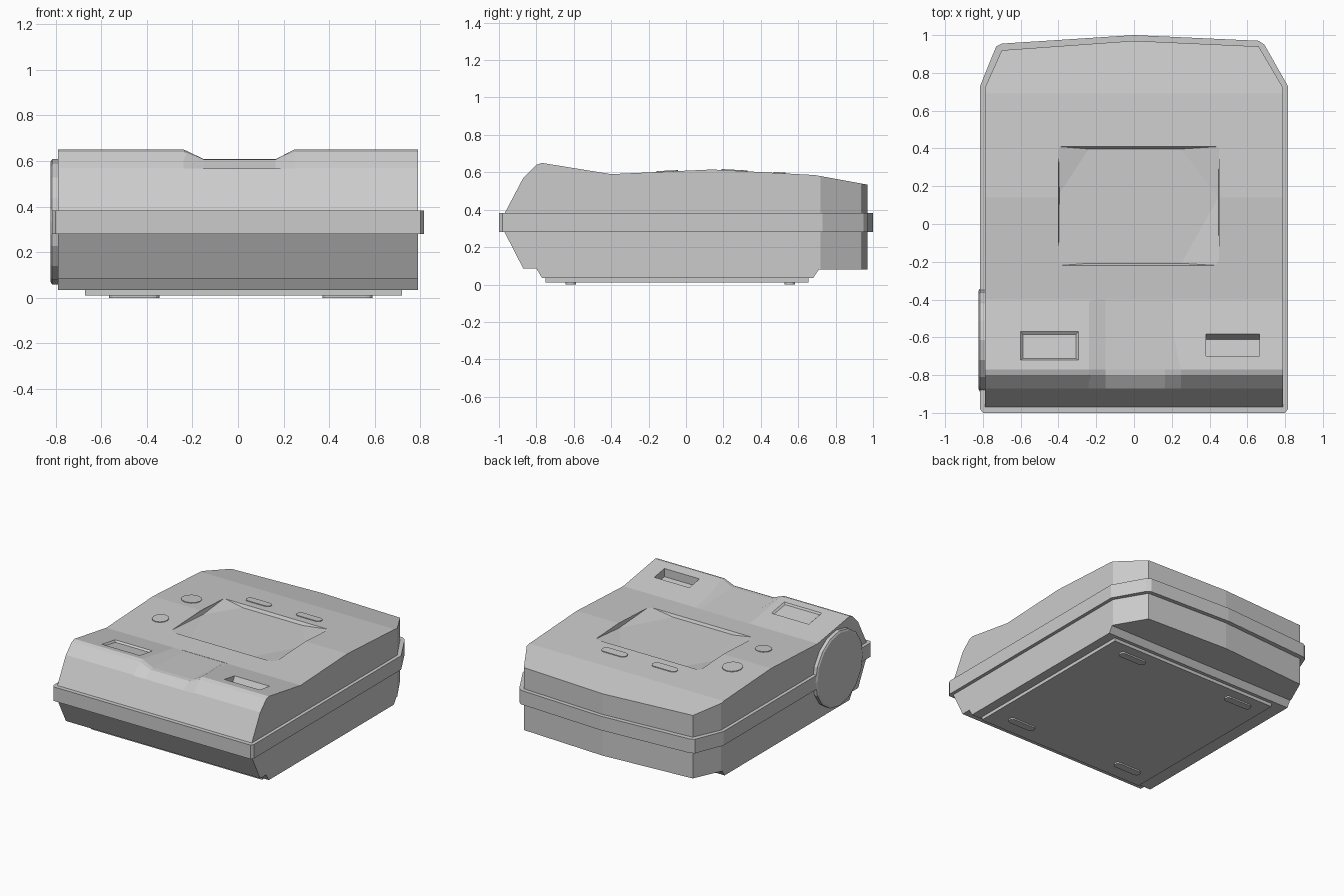
import bpy, bmesh, math
from mathutils import Vector

if "Cube" in bpy.data.objects:
    bpy.data.objects.remove(bpy.data.objects["Cube"])


def make(name, verts, faces=None):
    """Mesh object; with no faces given, wraps the points in a convex hull."""
    bm = bmesh.new()
    vs = [bm.verts.new(v) for v in verts]
    if faces is None:
        r = bmesh.ops.convex_hull(bm, input=vs)
        bmesh.ops.dissolve_limit(bm, angle_limit=0.002, verts=bm.verts[:], edges=bm.edges[:])
    else:
        for f in faces:
            bm.faces.new([vs[i] for i in f])
    bmesh.ops.recalc_face_normals(bm, faces=bm.faces[:])
    me = bpy.data.meshes.new(name)
    bm.to_mesh(me)
    bm.free()
    ob = bpy.data.objects.new(name, me)
    bpy.context.collection.objects.link(ob)
    return ob


def loft(name, sections):
    """Join equal-length closed loops in order and cap both ends."""
    n, m = len(sections[0]), len(sections)
    faces = [[k * n + i, k * n + (i + 1) % n, (k + 1) * n + (i + 1) % n, (k + 1) * n + i]
             for k in range(m - 1) for i in range(n)]
    faces += [list(range(n))[::-1], [(m - 1) * n + i for i in range(n)]]
    return make(name, [v for s in sections for v in s], faces)


def slab(name, outline, z0, z1):
    return loft(name, [[(x, y, z) for x, y in outline] for z in (z0, z1)])


def side_extrude(name, profile, half):
    return loft(name, [[(x, y, z) for y, z in profile] for x in (-half, half)])


def boolean(ob, cutter, op='DIFFERENCE'):
    mod = ob.modifiers.new("cut", 'BOOLEAN')
    mod.operation, mod.object, mod.solver = op, cutter, 'EXACT'
    bpy.context.view_layer.objects.active = ob
    bpy.ops.object.modifier_apply(modifier=mod.name)
    bpy.data.objects.remove(cutter)


def rect(x0, x1, y0, y1):
    return [(x0, y0), (x1, y0), (x1, y1), (x0, y1)]


def pill(cx, cy, hx, r, n=6):
    """Stadium outline; hx == r gives a circle."""
    pts = []
    for s, a0 in ((1, -math.pi / 2), (-1, math.pi / 2)):
        for i in range(n + (hx > r)):
            a = a0 + math.pi * i / n
            pts.append((cx + s * (hx - r) + r * math.cos(a), cy + r * math.sin(a)))
    return pts


# Top surface line, front to back
TOP = [(-.97, .38), (-.87, .57), (-.80, .64), (-.77, .65), (-.40, .59),
       (.14, .615), (.69, .585), (1.24, .485)]


def surf(y):
    for (a, za), (b, zb) in zip(TOP, TOP[1:]):
        if a <= y <= b:
            return za + (zb - za) * (y - a) / (b - a)
    return TOP[0][1]


# Shells: side profile trimmed by plan outline
PLAN = [(-.79, -1.2), (.79, -1.2), (.79, .72), (.66, .94), (0, .97), (-.70, .92), (-.79, .72)]
upper = side_extrude("upper_shell", TOP + [(1.24, .33), (-.97, .33)], 1)
boolean(upper, slab("plan_cutter", PLAN, -.5, 1.5), 'INTERSECT')
lower = side_extrude("lower_shell", [(-.97, .33), (-.97, .28), (-.87, .085), (-.80, .085),
                                     (-.77, .035), (.68, .035), (.71, .08), (1.24, .08), (1.24, .33)], 1)
boolean(lower, slab("plan_cutter", PLAN, -.5, 1.5), 'INTERSECT')

# Middle band
slab("middle_band", [(-.80, -1), (.80, -1), (.815, -.98), (.815, .73), (.69, .95), (.66, .97),
                     (0, 1), (-.70, .955), (-.73, .94), (-.815, .73), (-.815, -.98)], .28, .383)

# Front channel with sloping sides
channel = []
for y, floor in ((-.398, .5885), (-.77, .608), (-.80, .606), (-.872, .562)):
    zt = surf(y) + .001
    channel.append([(x, y, z) for x, z in ((-.24, .8), (-.24, zt), (-.15, floor),
                                           (.165, floor), (.25, zt), (.25, .8))])
boolean(upper, loft("channel_cutter", channel))

# Lid recess: square opening falling to a six-sided floor
opening = rect(-.40, .45, -.22, .41)
floor = [(-.24, -.208), (.25, -.208), (.447, .14), (.25, .397), (-.24, .397), (-.395, .16)]
boolean(upper, make("lid_cutter", [(x, y, z) for x, y in opening for z in (.601, .7)]
                    + [(x, y, .58) for x, y in floor]))


# Front pockets following the sloped surface
def pocket(top, bottom, depth):
    boolean(upper, loft("pocket_cutter", [
        [(x, y, surf(y) - depth) for x, y in bottom],
        [(x, y, surf(y)) for x, y in top],
        [(x, y, .8) for x, y in top]]))


pocket(rect(-.60, -.295, -.72, -.57), rect(-.588, -.307, -.712, -.584), .012)
pocket(rect(.38, .665, -.70, -.582), rect(.38, .665, -.70, -.612), .06)


# Raised buttons
def button(name, outline):
    loft(name, [[(x, y, surf(y) + h) for x, y in outline] for h in (-.02, .005)])


button("large_button", pill(-.56, .26, .07, .07))
button("small_button", pill(-.56, -.10, .057, .057))
button("left_light", pill(-.18, .50, .10, .031))
button("right_light", pill(.23, .50, .10, .031))

# Side disc with a slight bevel
ring = [(math.cos(a), math.sin(a)) for a in (math.tau * i / 16 for i in range(16))]
loft("side_disc", [[(x, -.615 + r * c, .333 + r * s) for c, s in ring]
                   for x, r in ((-.77, .275), (-.815, .275), (-.822, .262))])

# Base plate and feet
slab("base_plate", rect(-.67, .72, -.75, .655), .011, .05)
for i, (x, y) in enumerate(((-.455, -.615), (.48, -.615), (-.455, .555), (.48, .555))):
    slab(f"foot_{i + 1}", pill(x, y, .11, .028), 0, .02)
